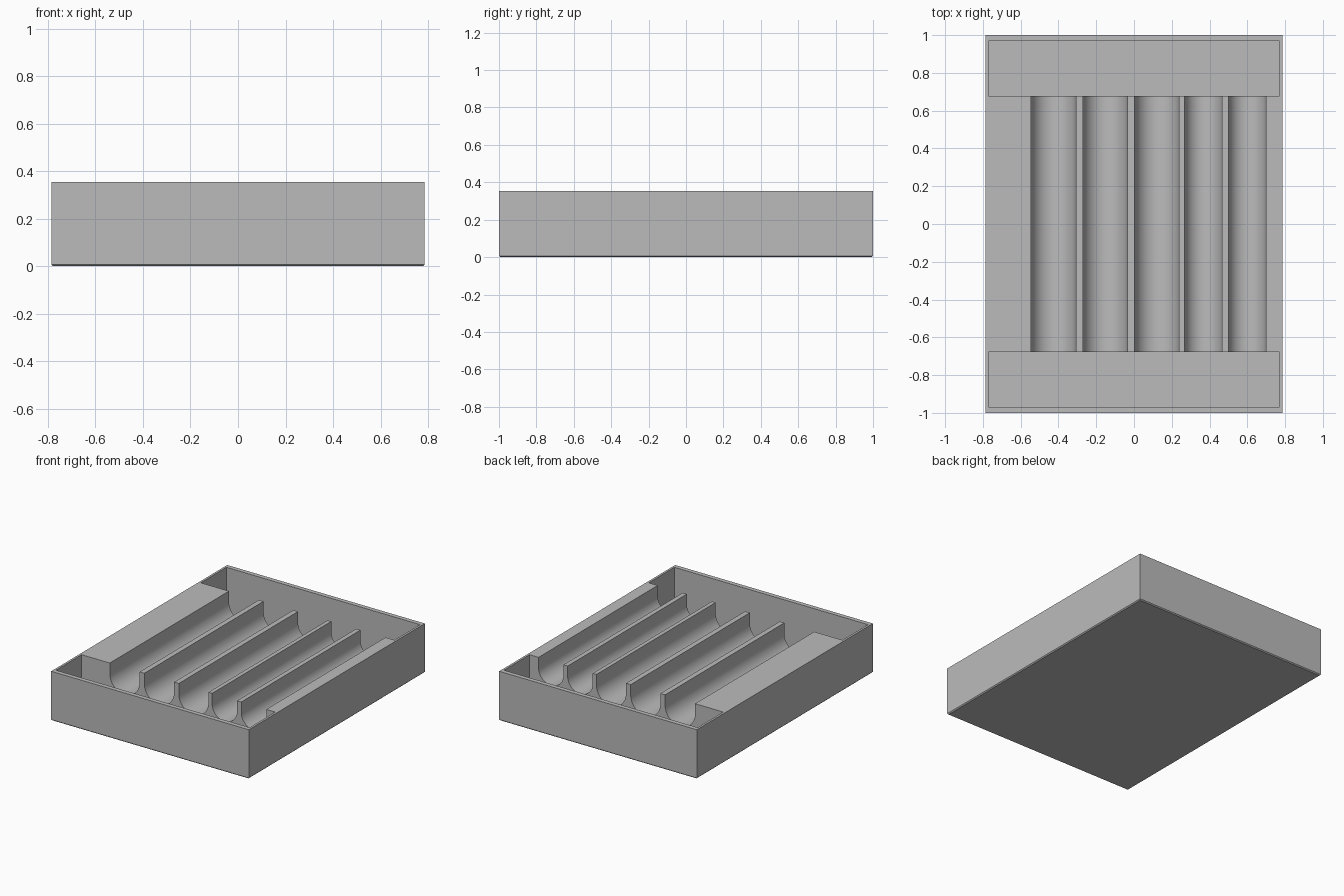
import bpy, bmesh, math

if "Cube" in bpy.data.objects:
    bpy.data.objects.remove(bpy.data.objects["Cube"], do_unlink=True)

W, L, H = 0.786, 1.0, 0.354          # half width, half length, height
WALL_X, WALL_Y, FLOOR = 0.016, 0.032, 0.017
BLOCK = 0.677                        # half length of the grooved block
GROOVES = [(-0.546, -0.308), (-0.271, -0.034), (0.003, 0.239),
           (0.268, 0.467), (0.5, 0.699)]
STRAIGHT = 0.075                     # upright part of each groove side
SEGMENTS = 32

grey = bpy.data.materials.new("plain grey")
grey.use_nodes = True
colour = (0.5, 0.5, 0.5, 1)
grey.diffuse_color = colour
grey.node_tree.nodes["Principled BSDF"].inputs["Base Color"].default_value = colour


def prism(name, profile, y0, y1):
    """Extrude an (x, z) profile along y."""
    bm = bmesh.new()
    face = bm.faces.new([bm.verts.new((x, y0, z)) for x, z in profile])
    new = bmesh.ops.extrude_face_region(bm, geom=[face])["geom"]
    verts = [v for v in new if isinstance(v, bmesh.types.BMVert)]
    bmesh.ops.translate(bm, verts=verts, vec=(0, y1 - y0, 0))
    bmesh.ops.recalc_face_normals(bm, faces=bm.faces)
    mesh = bpy.data.meshes.new(name)
    bm.to_mesh(mesh)
    bm.free()
    obj = bpy.data.objects.new(name, mesh)
    bpy.context.collection.objects.link(obj)
    return obj


def rectangle(x, z0, z1):
    return [(-x, z0), (x, z0), (x, z1), (-x, z1)]


# Solid tray body with a small chamfer round the underside
tray = prism("tray", rectangle(W, 0, H), -L, L)
bm = bmesh.new()
bm.from_mesh(tray.data)
bottom = [e for e in bm.edges if all(v.co.z < 0.001 for v in e.verts)]
bmesh.ops.bevel(bm, geom=bottom, offset=0.007, segments=1, affect='EDGES')
bm.to_mesh(tray.data)
bm.free()
tray.data.materials.append(grey)

# Deep pockets at both ends
cutters = []
for side in (-1, 1):
    y0, y1 = sorted((side * BLOCK, side * (L - WALL_Y)))
    cutters.append(prism("pocket_cutter", rectangle(W - WALL_X, FLOOR, H + 0.1), y0, y1))

# Round-bottomed grooves running between the pockets
for x0, x1 in GROOVES:
    mid, r = (x0 + x1) / 2, (x1 - x0) / 2
    arc = [(mid - r * math.cos(math.pi * i / SEGMENTS),
            H - STRAIGHT - r * math.sin(math.pi * i / SEGMENTS))
           for i in range(SEGMENTS + 1)]
    profile = [(x0, H + 0.1)] + arc + [(x1, H + 0.1)]
    cutters.append(prism("groove_cutter", profile, -BLOCK - 0.1, BLOCK + 0.1))

for cutter in cutters:
    cutter.hide_render = True
    mod = tray.modifiers.new("cut", 'BOOLEAN')
    mod.operation = 'DIFFERENCE'
    mod.solver = 'EXACT'
    mod.object = cutter

# Bake the cuts and drop the helpers
depsgraph = bpy.context.evaluated_depsgraph_get()
result = bpy.data.meshes.new_from_object(tray.evaluated_get(depsgraph))
tray.modifiers.clear()
tray.data = result
for cutter in cutters:
    bpy.data.objects.remove(cutter, do_unlink=True)

# Smooth groove curves, crisp edges elsewhere
bpy.ops.object.select_all(action='DESELECT')
tray.select_set(True)
bpy.context.view_layer.objects.active = tray
bpy.ops.object.shade_smooth_by_angle(angle=math.radians(30))
